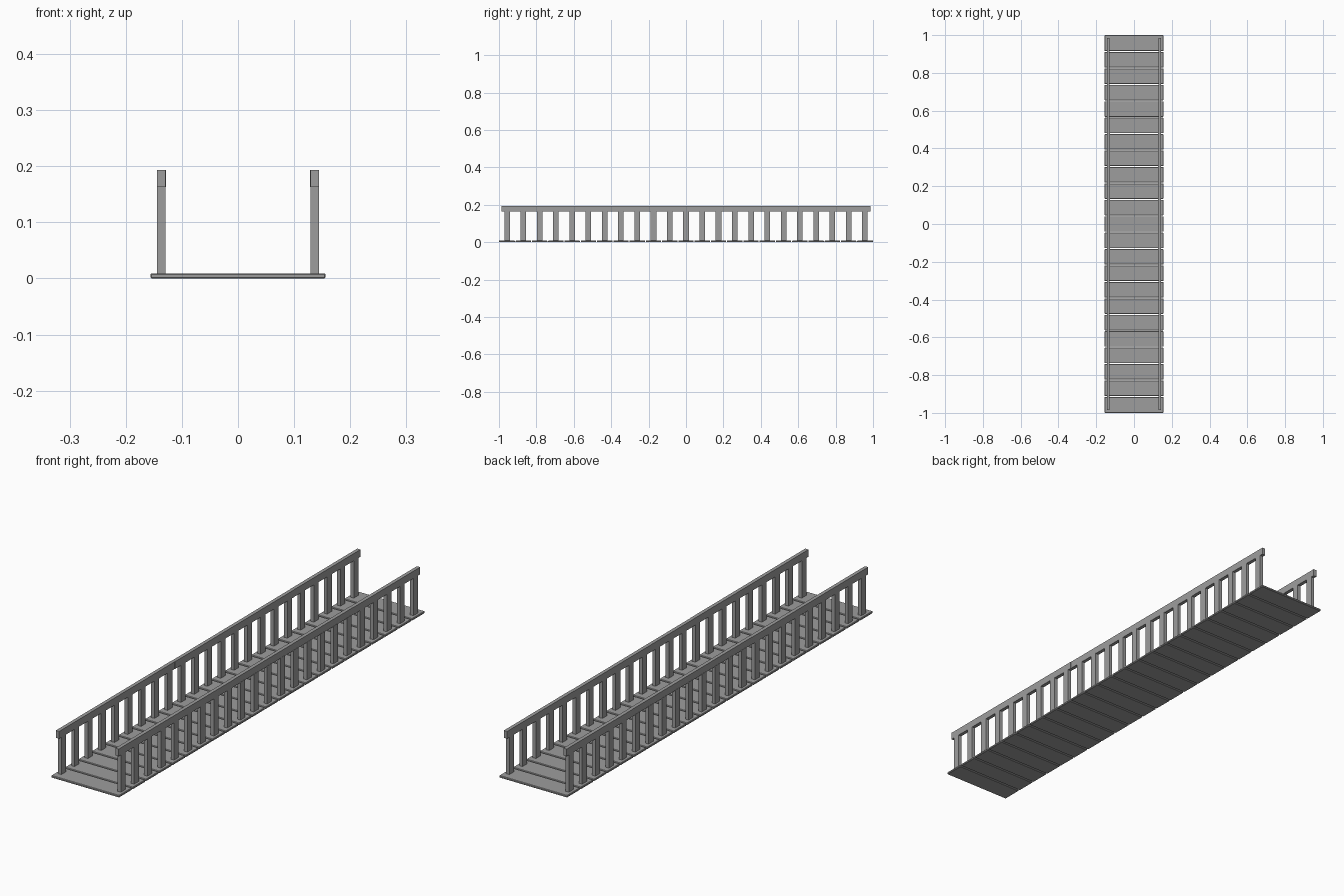
import bpy
import bmesh

if "Cube" in bpy.data.objects:
    bpy.data.objects.remove(bpy.data.objects["Cube"], do_unlink=True)

# Single grey material
grey = bpy.data.materials.new("weathered grey")
grey.use_nodes = True
colour = (0.34, 0.34, 0.34, 1)
grey.diffuse_color = colour
bsdf = next(n for n in grey.node_tree.nodes if n.type == 'BSDF_PRINCIPLED')
bsdf.inputs["Base Color"].default_value = colour


def box(name, low, high, bevel=0.0):
    """Box between two corners, with optionally chamfered edges."""
    bm = bmesh.new()
    bmesh.ops.create_cube(bm, size=1)
    for v in bm.verts:
        for i in range(3):
            v.co[i] = high[i] if v.co[i] > 0 else low[i]
    if bevel:
        bmesh.ops.bevel(bm, geom=bm.edges[:], offset=bevel, segments=1,
                        affect='EDGES')
    mesh = bpy.data.meshes.new(name)
    bm.to_mesh(mesh)
    bm.free()
    mesh.materials.append(grey)
    obj = bpy.data.objects.new(name, mesh)
    bpy.context.collection.objects.link(obj)
    return obj


COUNT = 23
PITCH = 2 / COUNT
GAP = 0.005
DECK_TOP = 0.009
RAIL_BOTTOM, RAIL_TOP = 0.163, 0.193
INNER, OUTER = 0.129, 0.144

# Deck planks, with one baluster on each side of every plank
for i in range(COUNT):
    y = -1 + PITCH * (i + 0.5)
    front = -1 if i == 0 else y - (PITCH - GAP) / 2
    back = 1 if i == COUNT - 1 else y + (PITCH - GAP) / 2
    box("deck_plank", (-0.156, front, 0), (0.156, back, DECK_TOP), 0.002)
    for name, side in (("left", 1), ("right", -1)):
        xs = sorted((side * INNER, side * OUTER))
        box(name + "_baluster", (xs[0], y - 0.015, DECK_TOP - 0.002),
            (xs[1], y + 0.015, RAIL_BOTTOM + 0.002))

# Handrails, laid in three slightly offset lengths
joints = (-0.986, -0.23, 0.55, 0.986)
for name, side in (("left", 1), ("right", -1)):
    for k in range(3):
        shift = 0.001 if k == 1 else 0
        xs = sorted((side * (INNER - shift), side * (OUTER - shift)))
        box(name + "_handrail", (xs[0], joints[k], RAIL_BOTTOM),
            (xs[1], joints[k + 1], RAIL_TOP))
